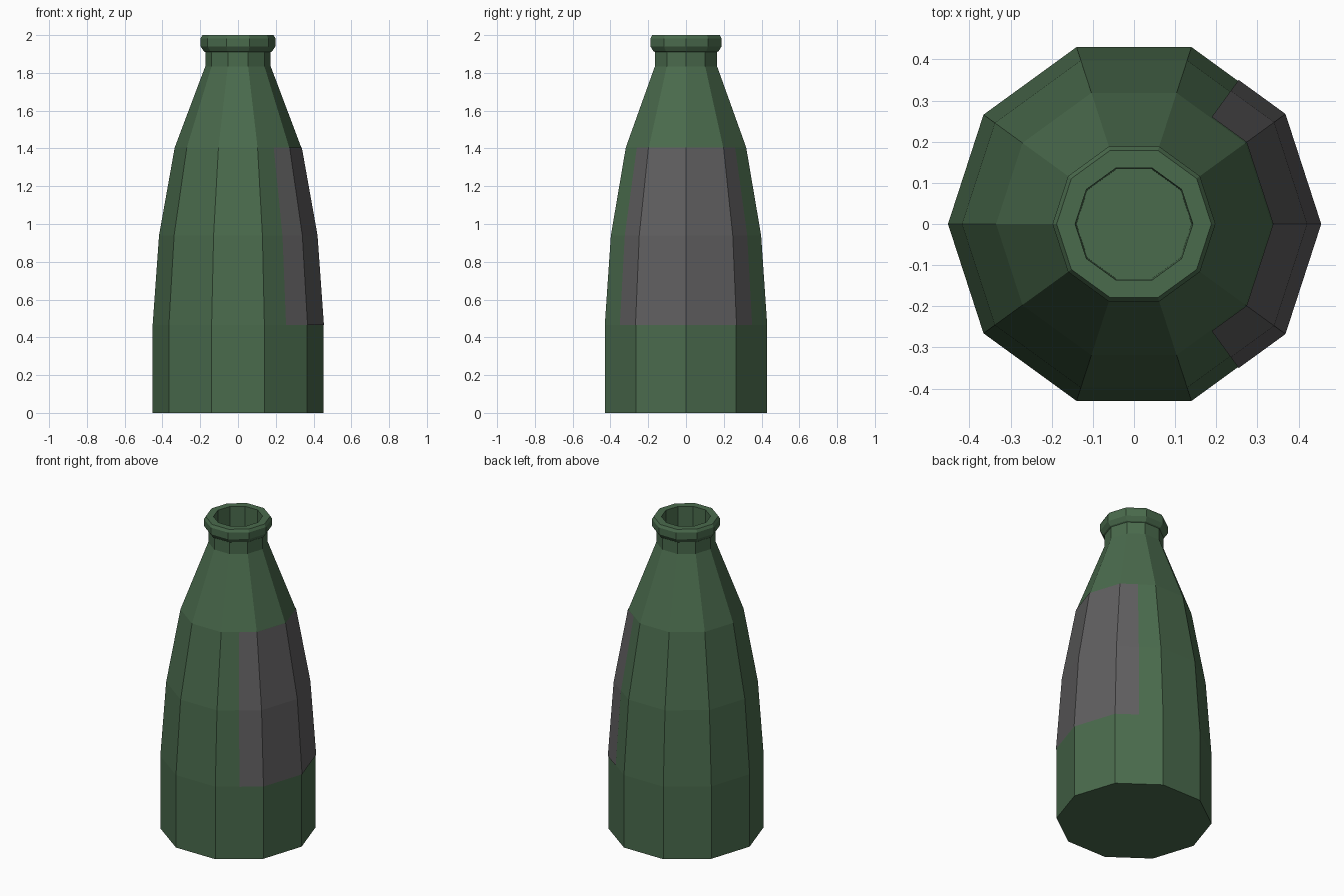
import bpy, bmesh
from math import cos, sin, radians

if "Cube" in bpy.data.objects:
    bpy.data.objects.remove(bpy.data.objects["Cube"])

SIDES = 10


def material(name, color):
    m = bpy.data.materials.new(name)
    m.diffuse_color = (*color, 1)
    m.use_nodes = True
    m.node_tree.nodes["Principled BSDF"].inputs["Base Color"].default_value = m.diffuse_color
    return m


def finish(name, bm, mat):
    mesh = bpy.data.meshes.new(name)
    bm.to_mesh(mesh)
    bm.free()
    mesh.materials.append(mat)
    obj = bpy.data.objects.new(name, mesh)
    bpy.context.collection.objects.link(obj)
    return obj


def ring(bm, r, z, angles):
    # radius drops to the flat of the facet halfway between corners
    verts = []
    for a in angles:
        rr = r if a % 36 == 0 else r * cos(radians(18))
        verts.append(bm.verts.new((rr * cos(radians(a)), rr * sin(radians(a)), z)))
    return verts


def skin(bm, rings, closed):
    n = len(rings[0])
    for lo, hi in zip(rings, rings[1:]):
        for i in range(n if closed else n - 1):
            j = (i + 1) % n
            bm.faces.new((lo[i], lo[j], hi[j], hi[i]))


green = material("green_glass", (0.068, 0.145, 0.073))
grey = material("label_grey", (0.115, 0.112, 0.115))

# bottle: outer wall, lip, then down inside the mouth
profile = [(0.452, 0), (0.452, 0.465), (0.418, 0.94), (0.335, 1.405),
           (0.173, 1.835), (0.173, 1.91), (0.181, 1.915), (0.198, 1.94),
           (0.198, 1.983), (0.188, 2.0), (0.143, 2.0), (0.14, 1.83)]
bm = bmesh.new()
angles = [i * 360 // SIDES for i in range(SIDES)]
rings = [ring(bm, r, z, angles) for r, z in profile]
skin(bm, rings, True)
bm.faces.new(rings[0][::-1])
bm.faces.new(rings[-1])
finish("bottle", bm, green)

# label: thin sheet wrapped over the right-hand facets
bm = bmesh.new()
rings = [ring(bm, r + 0.003, z, (-54, -36, 0, 36, 54)) for r, z in profile[1:4]]
skin(bm, rings, False)
finish("label", bm, grey)
